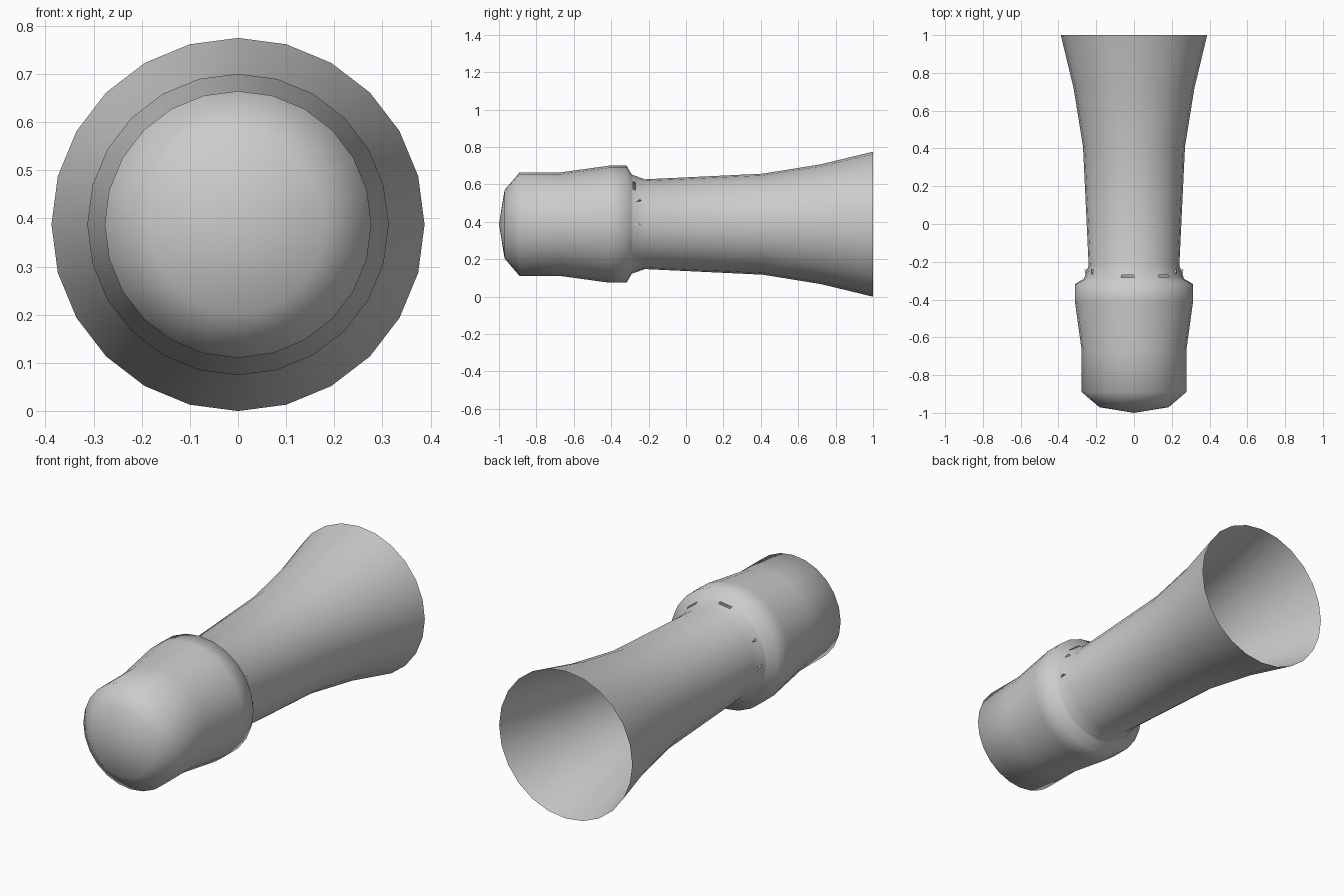
import bpy, bmesh, math

if "Cube" in bpy.data.objects:
    bpy.data.objects.remove(bpy.data.objects["Cube"])

SIDES = 24
CZ = 0.3875
STEP = 2 * math.pi / SIDES


def point(y, r, a):
    # angle measured from the top, towards +x
    return (r * math.sin(a), y, CZ + r * math.cos(a))


def finish(bm, name, smooth):
    bmesh.ops.recalc_face_normals(bm, faces=bm.faces)
    me = bpy.data.meshes.new(name)
    bm.to_mesh(me)
    bm.free()
    for p in me.polygons:
        p.use_smooth = smooth
    ob = bpy.data.objects.new(name, me)
    bpy.context.collection.objects.link(ob)
    return ob


# Turned shell: domed head, collar and open flared tube (y, radius)
profile = [(-0.97, 0.183), (-0.89, 0.277), (-0.67, 0.277), (-0.41, 0.313),
           (-0.318, 0.313), (-0.29, 0.265), (-0.284, 0.263), (-0.270, 0.258),
           (-0.22, 0.24), (0.41, 0.27), (0.72, 0.32), (1.0, 0.3875)]
SLOT_RING = 6            # ring pair carrying the narrow slots
SLOT_SEGMENTS = (-1 % SIDES, 2)

bm = bmesh.new()
rings = [[bm.verts.new(point(y, r, i * STEP)) for i in range(SIDES)]
         for y, r in profile]
tip = bm.verts.new((0, -1.0, CZ))
slots = []
for i in range(SIDES):
    j = (i + 1) % SIDES
    bm.faces.new((tip, rings[0][i], rings[0][j]))
    for k in range(len(rings) - 1):
        f = bm.faces.new((rings[k][i], rings[k + 1][i],
                          rings[k + 1][j], rings[k][j]))
        if k == SLOT_RING and i in SLOT_SEGMENTS:
            slots.append(f)
# Cut the slots through the collar
bmesh.ops.delete(bm, geom=slots, context='FACES_ONLY')
finish(bm, "horn_body", True)

# Small pointed teeth behind the collar, on both sides
bm = bmesh.new()
for deg in (-90, -60, 60, 90):
    a = math.radians(deg)
    w = math.radians(3)
    base = [bm.verts.new(point(-0.283, 0.255, a - w)),
            bm.verts.new(point(-0.283, 0.255, a + w)),
            bm.verts.new(point(-0.24, 0.24, a))]
    top = bm.verts.new(point(-0.24, 0.262, a))
    bm.faces.new(base)
    for i in range(3):
        bm.faces.new((base[i], base[(i + 1) % 3], top))
finish(bm, "collar_teeth", False)
